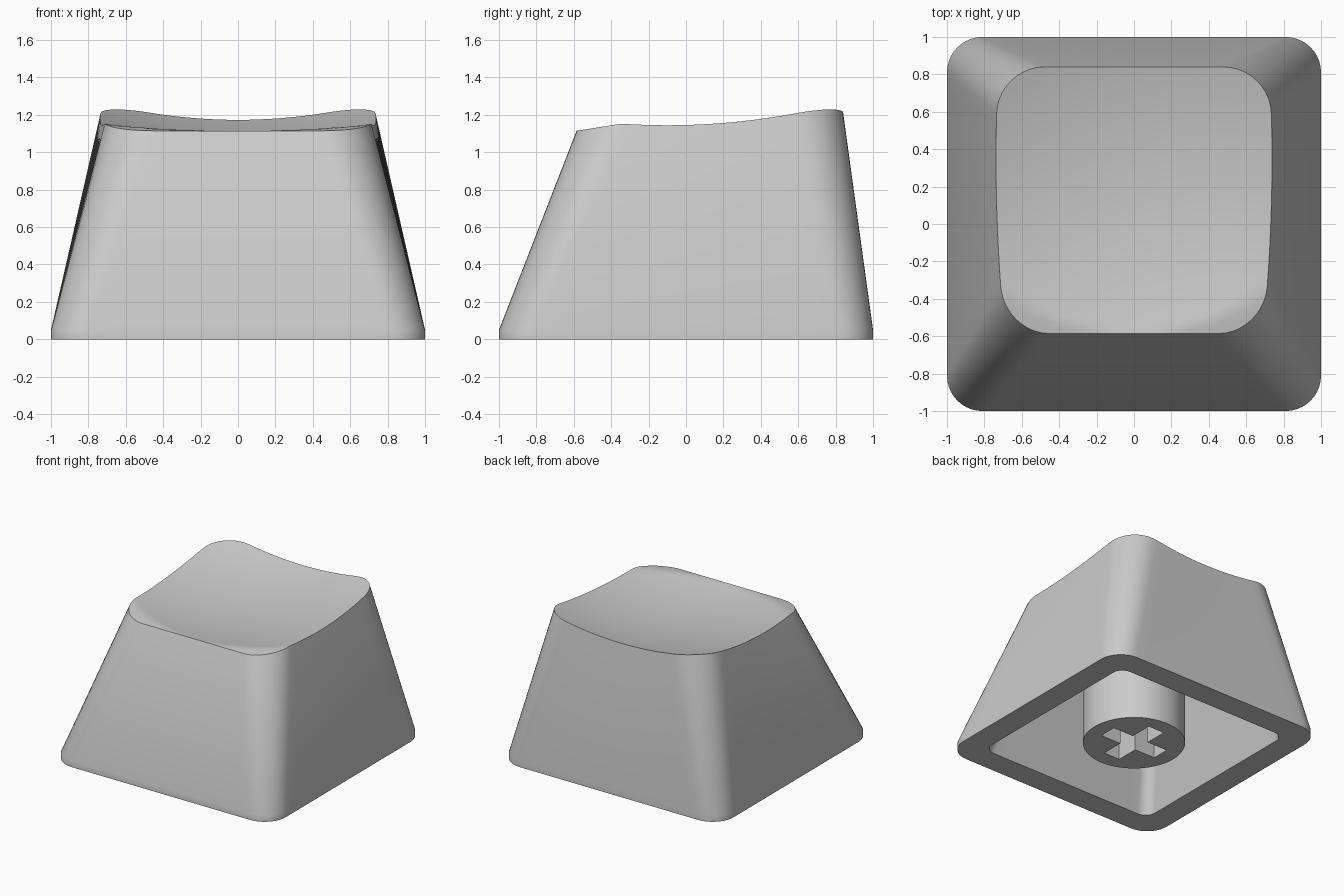
import bpy, bmesh, math
from mathutils import Vector

if "Cube" in bpy.data.objects:
    bpy.data.objects.remove(bpy.data.objects["Cube"])

ARC, SIDE = 10, 16          # segments per rounded corner and per straight side

plastic = bpy.data.materials.new("grey plastic")
plastic.diffuse_color = (0.6, 0.6, 0.6, 1)
plastic.use_nodes = True
plastic.node_tree.nodes["Principled BSDF"].inputs["Base Color"].default_value = plastic.diffuse_color


def outline(hx, y0, y1, r):
    """Rounded rectangle, counter-clockwise, as (x, y) points."""
    corners = [(hx - r, y1 - r, 0), (-hx + r, y1 - r, 90),
               (-hx + r, y0 + r, 180), (hx - r, y0 + r, 270)]
    arcs = []
    for cx, cy, a0 in corners:
        angles = [math.radians(a0 + 90 * i / ARC) for i in range(ARC + 1)]
        arcs.append([Vector((cx + r * math.cos(a), cy + r * math.sin(a))) for a in angles])
    pts = []
    for arc, following in zip(arcs, arcs[1:] + arcs[:1]):
        pts += arc
        pts += [arc[-1].lerp(following[0], i / SIDE) for i in range(1, SIDE)]
    return pts


def dish(x, y):
    """Height of the scooped top, trimmed by a sloping plane at the front."""
    scoop = 1.067 + 0.147 * (x * x + y * y) + 0.03 * x * x * y + 0.003 * y
    return min(scoop, 1.115 + 0.157 * (y + 0.585))


def add_ring(bm, pts):
    return [bm.verts.new(p) for p in pts]


def bridge(bm, a, b):
    n = len(a)
    for i in range(n):
        bm.faces.new((a[i], a[(i + 1) % n], b[(i + 1) % n], b[i]))


def finish(bm, name, angle=30):
    bmesh.ops.recalc_face_normals(bm, faces=bm.faces)
    mesh = bpy.data.meshes.new(name)
    bm.to_mesh(mesh)
    bm.free()
    obj = bpy.data.objects.new(name, mesh)
    bpy.context.collection.objects.link(obj)
    mesh.materials.append(plastic)
    bpy.ops.object.select_all(action='DESELECT')
    obj.select_set(True)
    bpy.context.view_layer.objects.active = obj
    bpy.ops.object.shade_smooth_by_angle(angle=math.radians(angle))


# Cap shell: cavity ceiling, cavity walls, bottom rim, outer walls, scooped top
bm = bmesh.new()
base = outline(1, -1, 1, 0.19)
mouth = outline(0.80, -0.80, 0.80, 0.09)
ceiling = outline(0.58, -0.46, 0.68, 0.09)
rim = [Vector((p.x * (1 - 0.074 * (p.y - 0.35) ** 2), p.y))
       for p in outline(0.738, -0.585, 0.84, 0.25)]

rings = [[(p.x, p.y, 0.93) for p in ceiling],
         [(p.x, p.y, 0) for p in mouth],
         [(p.x, p.y, 0) for p in base],
         [(p.x, p.y, 0.05) for p in base],
         [(p.x, p.y, dish(p.x, p.y)) for p in rim]]
centre = Vector((0, 0.13))
STEPS = 24
for k in range(1, STEPS):
    inner = [centre.lerp(p, 1 - k / STEPS) for p in rim]
    rings.append([(p.x, p.y, dish(p.x, p.y)) for p in inner])
loops = [add_ring(bm, r) for r in rings]
for a, b in zip(loops, loops[1:]):
    bridge(bm, a, b)
bm.faces.new(loops[0])
tip = bm.verts.new((centre.x, centre.y, dish(*centre)))
last = loops[-1]
for i in range(len(last)):
    bm.faces.new((last[i], last[(i + 1) % len(last)], tip))
finish(bm, "cap_shell")

# Stem: round post under the cap with a cross-shaped socket
bm = bmesh.new()
R, L, T, DEPTH = 0.385, 0.26, 0.073, 0.45
circle = [(R * math.cos(math.tau * i / 64), R * math.sin(math.tau * i / 64)) for i in range(64)]
arm = [(L, -T), (L, T), (T, T)]
cross = []
for _ in range(4):
    cross += arm
    arm = [(-y, x) for x, y in arm]
post_low = add_ring(bm, [(x, y, 0) for x, y in circle])
post_top = add_ring(bm, [(x, y, 0.94) for x, y in circle])
slot_low = add_ring(bm, [(x, y, 0) for x, y in cross])
slot_top = add_ring(bm, [(x, y, DEPTH) for x, y in cross])
bridge(bm, post_low, post_top)
bridge(bm, slot_low, slot_top)
bm.faces.new(slot_top)
bm.faces.new(post_top)
edges = [bm.edges.get((r[i - 1], r[i])) for r in (post_low, slot_low) for i in range(len(r))]
bmesh.ops.triangle_fill(bm, use_beauty=True, edges=edges, normal=(0, 0, -1))
finish(bm, "stem")
